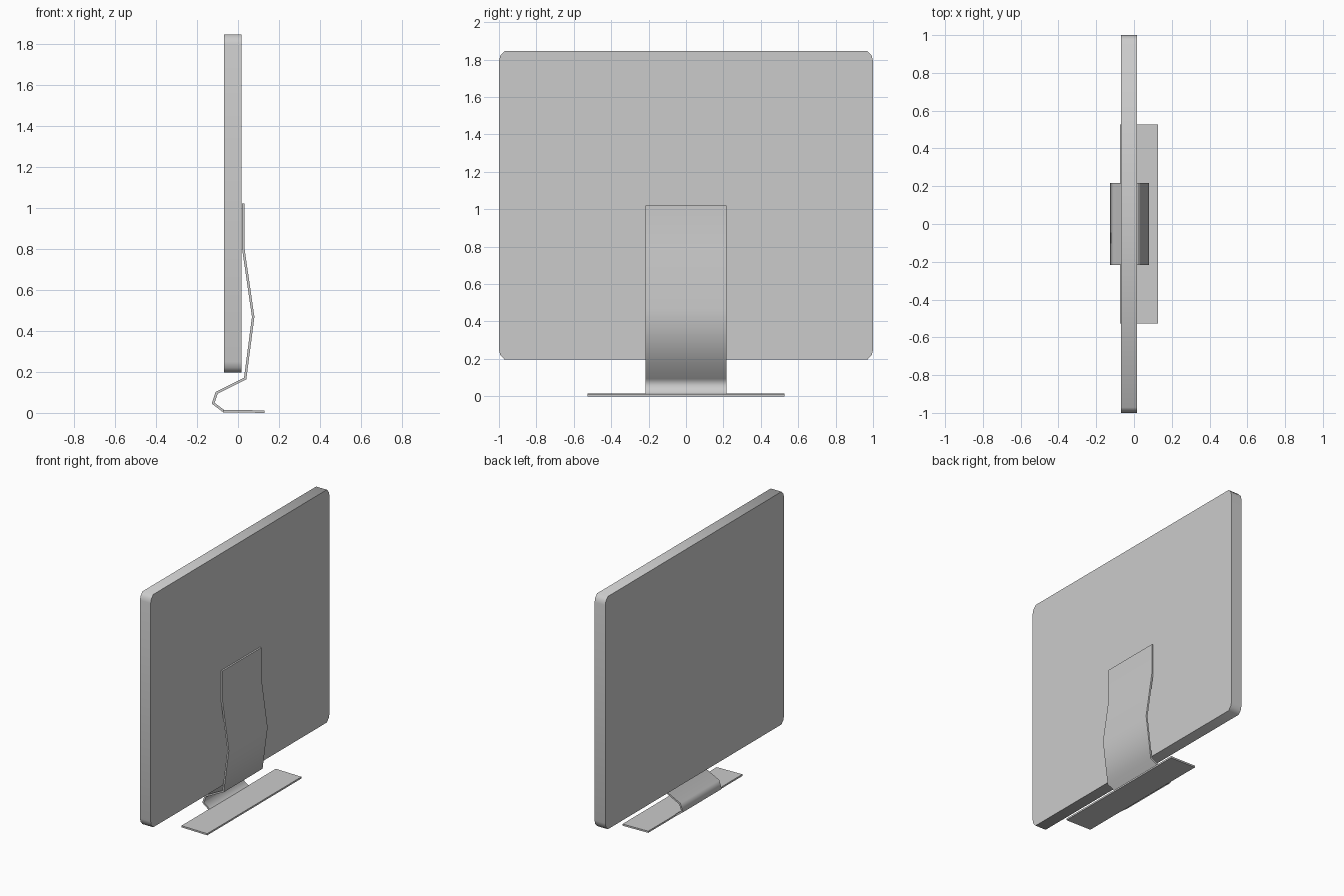
import bpy, bmesh, math
from mathutils import Vector

cube = bpy.data.objects.get("Cube")
if cube:
    bpy.data.objects.remove(cube, do_unlink=True)

grey = bpy.data.materials.new("light_grey")
grey.use_nodes = True
colour = (0.6, 0.6, 0.6, 1)
grey.diffuse_color = colour
grey.node_tree.nodes["Principled BSDF"].inputs["Base Color"].default_value = colour


def prism(name, outline, shift, smooth_angle):
    """Extrude a closed outline along shift."""
    bm = bmesh.new()
    face = bm.faces.new([bm.verts.new(p) for p in outline])
    new = bmesh.ops.extrude_face_region(bm, geom=[face])["geom"]
    bmesh.ops.translate(bm, vec=shift,
                        verts=[v for v in new if isinstance(v, bmesh.types.BMVert)])
    bmesh.ops.recalc_face_normals(bm, faces=bm.faces)
    mesh = bpy.data.meshes.new(name)
    bm.to_mesh(mesh)
    bm.free()
    mesh.materials.append(grey)
    obj = bpy.data.objects.new(name, mesh)
    bpy.context.collection.objects.link(obj)
    bpy.ops.object.select_all(action="DESELECT")
    obj.select_set(True)
    bpy.context.view_layer.objects.active = obj
    bpy.ops.object.shade_smooth_by_angle(angle=math.radians(smooth_angle))
    return obj


def ribbon(path, thickness):
    """Offset an open path to both sides with mitred joints."""
    pts = [Vector(p) for p in path]
    sides = []
    for i, p in enumerate(pts):
        normals = []
        for a, b in ((i - 1, i), (i, i + 1)):
            if a >= 0 and b < len(pts):
                d = (pts[b] - pts[a]).normalized()
                normals.append(Vector((-d.y, d.x)))
        n = sum(normals, Vector((0, 0))).normalized()
        sides.append((p, n * thickness / 2 / n.dot(normals[0])))
    return [p + o for p, o in sides] + [p - o for p, o in reversed(sides)]


# Screen panel: tall slab with clipped round corners
bottom, top = 0.197, 1.845
corner = [(1, 0.052), (0.993, 0.024), (0.971, 0)]
upper = [(y, top - d) for y, d in corner]
lower = [(y, bottom + d) for y, d in reversed(corner)]
half = lower + upper
outline = half + [(-y, z) for y, z in reversed(half)]
prism("screen_panel", [(-0.068, y, z) for y, z in outline], (0.084, 0, 0), 50)

# Neck: one folded strip from the panel's rear down to the base
neck_path = [(0.026, 1.02), (0.026, 0.8), (0.074, 0.468), (0.035, 0.168),
             (-0.104, 0.098), (-0.121, 0.047), (-0.072, 0.010)]
prism("neck", [(p.x, -0.217, p.y) for p in ribbon(neck_path, 0.012)],
      (0, 0.434, 0), 75)

# Base: thin wide foot plate
base = [(-0.073, 0.003), (0.128, 0), (0.128, 0.012), (-0.073, 0.015)]
prism("base_plate", [(x, -0.527, z) for x, z in base], (0, 1.054, 0), 30)
